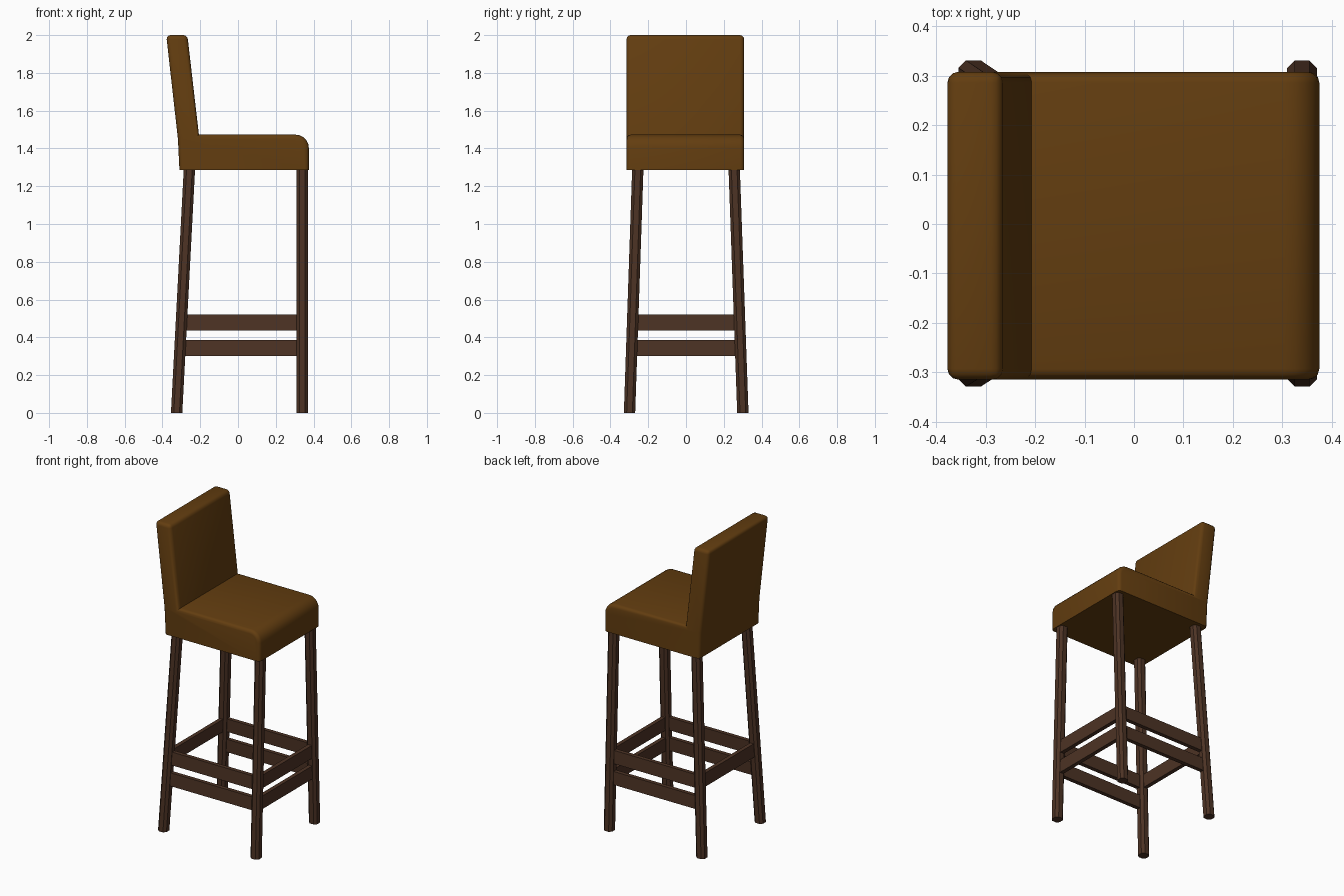
import bpy, bmesh, math
from mathutils import Vector

if "Cube" in bpy.data.objects:
    bpy.data.objects.remove(bpy.data.objects["Cube"])


def material(name, rgb):
    m = bpy.data.materials.new(name)
    m.diffuse_color = (*rgb, 1)
    m.use_nodes = True
    m.node_tree.nodes["Principled BSDF"].inputs["Base Color"].default_value = m.diffuse_color
    return m


LEATHER = material("brown upholstery", (0.125, 0.047, 0.005))
WOOD = material("dark wood", (0.074, 0.033, 0.018))


def finish(bm, name, mat):
    bmesh.ops.recalc_face_normals(bm, faces=bm.faces[:])
    me = bpy.data.meshes.new(name)
    bm.to_mesh(me)
    bm.free()
    me.materials.append(mat)
    ob = bpy.data.objects.new(name, me)
    bpy.context.collection.objects.link(ob)
    return ob


def loft(ring_a, ring_b, name, mat):
    """Closed solid between two matching rings of points."""
    bm = bmesh.new()
    a = [bm.verts.new(p) for p in ring_a]
    b = [bm.verts.new(p) for p in ring_b]
    n = len(a)
    bm.faces.new(a)
    bm.faces.new(b[::-1])
    for i in range(n):
        j = (i + 1) % n
        bm.faces.new((a[i], b[i], b[j], a[j]))
    return finish(bm, name, mat)


# Upholstered seat and back: one L-shaped side profile (x, z)
profile = [(-0.31, 1.285), (-0.318, 1.45), (-0.38, 2.0), (-0.268, 2.0), (-0.207, 1.473)]
for i in range(6):
    t = math.radians(90 - 18 * i)
    profile.append((0.305 + 0.07 * math.cos(t), 1.403 + 0.07 * math.sin(t)))
profile.append((0.375, 1.285))
cushion = loft([(x, -0.315, z) for x, z in profile],
               [(x, 0.308, z) for x, z in profile], "seat_and_back", LEATHER)

# Soft rounding on the side outlines and the top of the back
bm = bmesh.new()
bm.from_mesh(cushion.data)
edges = []
for e in bm.edges:
    p, q = e.verts[0].co, e.verts[1].co
    along_y = abs(p.y - q.y) > 0.1
    if along_y and min(p.z, q.z) > 1.9:
        edges.append(e)
    elif not along_y and max(p.z, q.z) > 1.3:
        edges.append(e)
bmesh.ops.bevel(bm, geom=edges, offset=0.022, offset_type='OFFSET', segments=3,
                profile=0.5, affect='EDGES', clamp_overlap=True)
bmesh.ops.recalc_face_normals(bm, faces=bm.faces[:])
bm.to_mesh(cushion.data)
bm.free()
bpy.context.view_layer.objects.active = cushion
cushion.select_set(True)
bpy.ops.object.shade_smooth_by_angle(angle=math.radians(35))

# Leg centre lines: splayed sideways, rear legs also raked
TOP = 1.295
LEGS = {
    "rear_leg_near": ((-0.325, -0.299), (-0.257, -0.255)),
    "rear_leg_far": ((-0.325, 0.301), (-0.257, 0.255)),
    "front_leg_near": ((0.34, -0.299), (0.34, -0.255)),
    "front_leg_far": ((0.34, 0.301), (0.34, 0.255)),
}


def leg_point(name, z):
    a, b = (Vector((*p, 0)) for p in LEGS[name])
    c = a.lerp(b, z / TOP)
    c.z = z
    return c


# Legs: square section with chamfered corners
h, c = 0.03, 0.015
section = [(h, c), (c, h), (-c, h), (-h, c), (-h, -c), (-c, -h), (c, -h), (h, -c)]
for name in LEGS:
    rings = [[leg_point(name, z) + Vector((x, y, 0)) for x, y in section] for z in (0, TOP)]
    loft(*rings, name, WOOD)


# Stretcher boards between pairs of legs
def board(name, leg_a, leg_b, z0, z1, thick=0.026):
    d = leg_point(leg_b, z0) - leg_point(leg_a, z0)
    side = Vector((-d.y, d.x, 0)).normalized() * thick / 2
    rings = []
    for leg in (leg_a, leg_b):
        lo, hi = leg_point(leg, z0), leg_point(leg, z1)
        rings.append([lo - side, lo + side, hi + side, hi - side])
    loft(*rings, name, WOOD)


LOW, HIGH = (0.30, 0.385), (0.435, 0.52)
for label, (z0, z1) in (("lower", LOW), ("upper", HIGH)):
    for s in ("near", "far"):
        board(f"{label}_side_stretcher_{s}", f"rear_leg_{s}", f"front_leg_{s}", z0, z1)
    board(f"{label}_front_stretcher", "front_leg_near", "front_leg_far", z0, z1)
board("upper_rear_stretcher", "rear_leg_near", "rear_leg_far", *HIGH)
